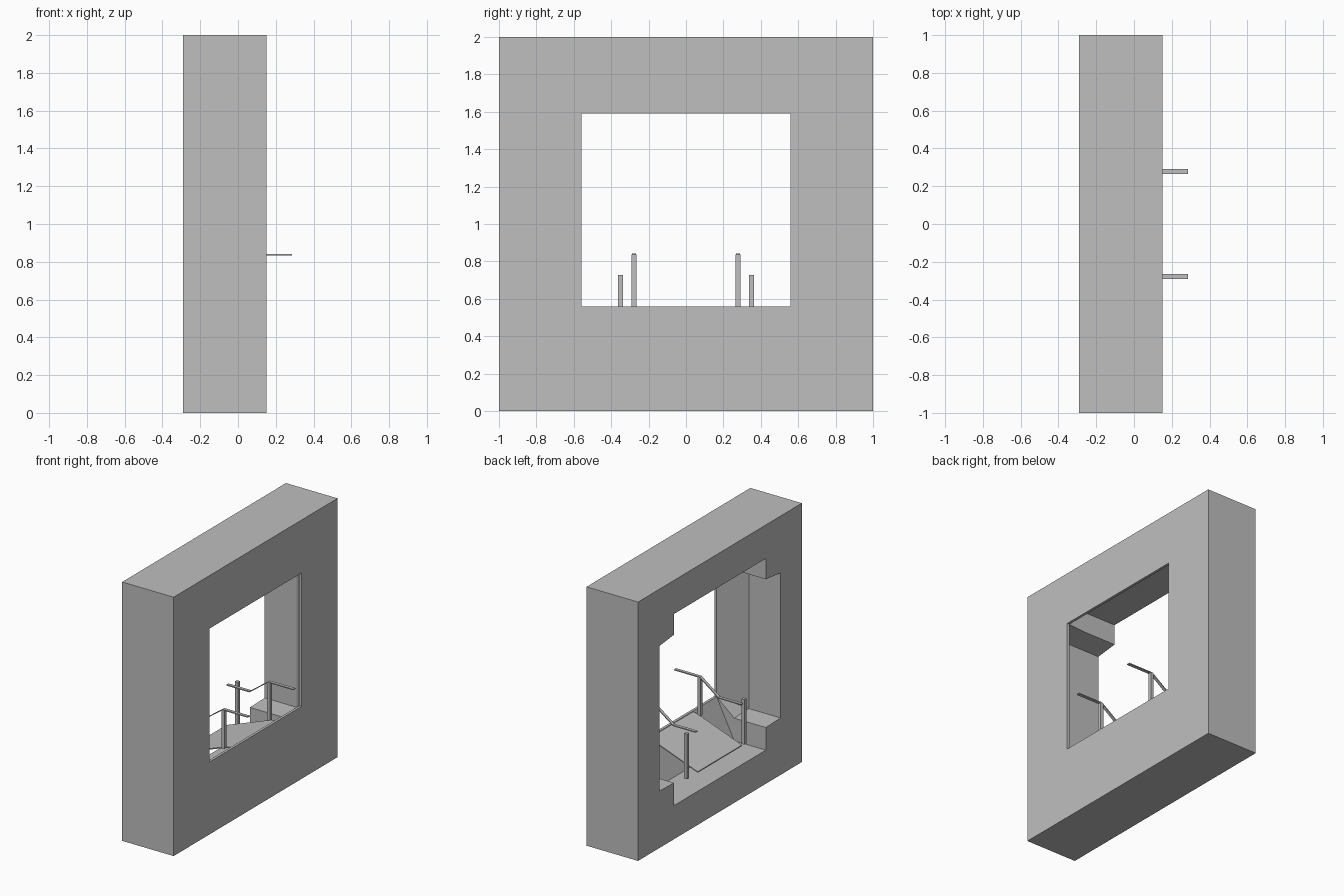
import bpy
import bmesh
from mathutils import Vector

cube = bpy.data.objects.get("Cube")
if cube:
    bpy.data.objects.remove(cube, do_unlink=True)

grey = bpy.data.materials.new("plain_grey")
grey.use_nodes = True
colour = (0.52, 0.52, 0.52, 1)
grey.diffuse_color = colour
grey.node_tree.nodes["Principled BSDF"].inputs["Base Color"].default_value = colour


def finish(name, bm):
    bmesh.ops.recalc_face_normals(bm, faces=bm.faces)
    mesh = bpy.data.meshes.new(name)
    bm.to_mesh(mesh)
    bm.free()
    mesh.materials.append(grey)
    obj = bpy.data.objects.new(name, mesh)
    bpy.context.collection.objects.link(obj)
    return obj


def strip(name, path, y, width, thick):
    """Flat bar following an (x, z) path, with its top on the path."""
    bm = bmesh.new()
    rings = [[bm.verts.new((x, y + sy * width / 2, z - dz))
              for sy, dz in ((-1, 0), (1, 0), (1, thick), (-1, thick))]
             for x, z in path]
    for a, b in zip(rings, rings[1:]):
        for i in range(4):
            j = (i + 1) % 4
            bm.faces.new((a[i], a[j], b[j], b[i]))
    bm.faces.new(rings[0])
    bm.faces.new(rings[-1])
    return finish(name, bm)


def post(name, x, y, bottom, top, size=0.026):
    bm = bmesh.new()
    bmesh.ops.create_cube(bm, size=1)
    for v in bm.verts:
        v.co = Vector((x + v.co.x * size, y + v.co.y * size,
                       (bottom + top) / 2 + v.co.z * (top - bottom)))
    return finish(name, bm)


# Wall block with a cross-shaped recess narrowing to a square opening
BACK, BEND, LIP, FRONT = -0.29, -0.02, 0.13, 0.15
CORNERS = ((1, 1), (-1, 1), (-1, -1), (1, -1))
bm = bmesh.new()


def rect(x, half, low, high):
    return [bm.verts.new((x, sy * half, high if sz > 0 else low)) for sy, sz in CORNERS]


def cross(x):
    groups = []
    for sy, sz in CORNERS:
        if sz > 0:
            pts = [(0.74, 1.56), (0.56, 1.58), (0.56, 1.74)]
        else:
            pts = [(0.74, 0.44), (0.56, 0.435), (0.56, 0.26)]
        if sy * sz < 0:
            pts.reverse()
        groups.append([bm.verts.new((x, sy * y, z)) for y, z in pts])
    return groups


outer_back, outer_front = rect(BACK, 1, 0, 2), rect(FRONT, 1, 0, 2)
hole_lip, hole_front = rect(LIP, 0.56, 0.56, 1.59), rect(FRONT, 0.56, 0.56, 1.59)
cross_back, cross_bend = cross(BACK), cross(BEND)
for k in range(4):
    n = (k + 1) % 4
    ob, of, hl, hf = outer_back, outer_front, hole_lip, hole_front
    cb, cd = cross_back, cross_bend
    bm.faces.new((ob[k], ob[n], of[n], of[k]))
    bm.faces.new((of[k], of[n], hf[n], hf[k]))
    bm.faces.new((hf[k], hf[n], hl[n], hl[k]))
    bm.faces.new((ob[k], cb[k][0], cb[k][1], cb[k][2]))
    bm.faces.new((ob[k], ob[n], cb[n][0], cb[k][2]))
    # Recess sides and the slanted faces behind the opening
    bm.faces.new((cb[k][2], cb[n][0], cd[n][0], cd[k][2]))
    bm.faces.new((cd[k][2], cd[n][0], hl[n], hl[k]))
    for i in range(2):
        bm.faces.new((cb[k][i], cb[k][i + 1], cd[k][i + 1], cd[k][i]))
        bm.faces.new((cd[k][i], cd[k][i + 1], hl[k]))
finish("wall_block", bm)

# Walkway sloping down from the opening
strip("walkway", [(0.15, 0.559), (0.09, 0.55), (-0.289, 0.41)], 0, 0.54, 0.008)

# Handrails and their posts on both sides
for side, s in (("left", 1), ("right", -1)):
    strip(side + "_handrail",
          [(0.287, 0.842), (0.07, 0.842), (-0.09, 0.725), (-0.285, 0.725)],
          s * 0.278, 0.024, 0.008)
    post(side + "_tall_post", 0.075, s * 0.278, 0.54, 0.836)
    post(side + "_short_post", -0.25, s * 0.35, 0.38, 0.728)
